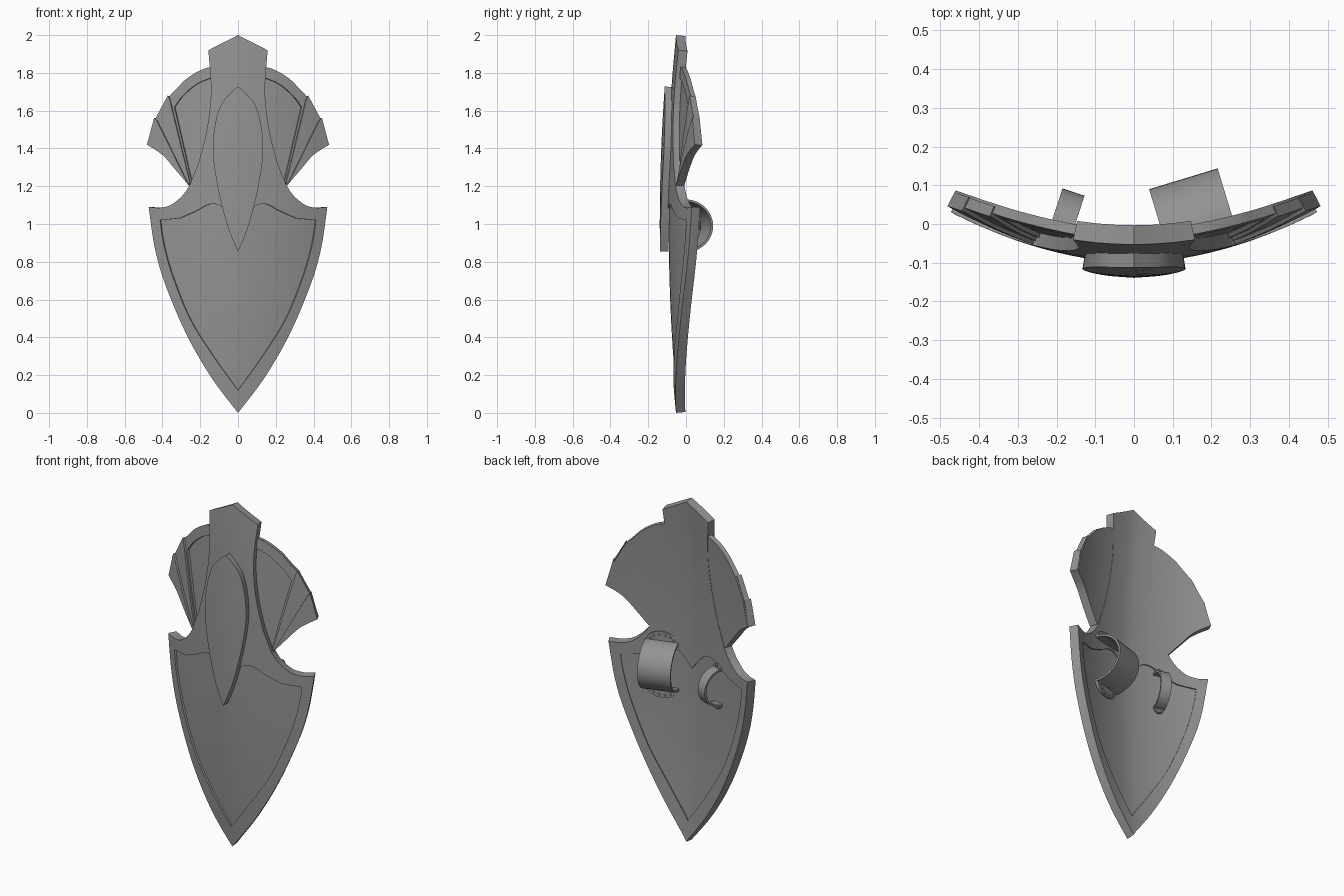
import bpy, bmesh, math
from mathutils import Vector, Matrix

if "Cube" in bpy.data.objects:
    bpy.data.objects.remove(bpy.data.objects["Cube"])

# Dark grey metal for every part
METAL = bpy.data.materials.new("dark_metal")
METAL.diffuse_color = (0.29, 0.29, 0.29, 1)
METAL.use_nodes = True
METAL.node_tree.nodes["Principled BSDF"].inputs["Base Color"].default_value = METAL.diffuse_color


def surface(x, z, d):
    """Point on the bowed shield surface, pushed d backwards along its normal."""
    s = (x > 0) - (x < 0)
    y = -0.103 + 0.05 * (z - 1) ** 2 + 0.05 * abs(x) + 0.49 * x * x
    n = Vector((-(0.05 * s + 0.98 * x), 1, -0.1 * (z - 1))).normalized()
    return Vector((x, y, z)) + n * d


def smooth(pts, n=5):
    """Catmull-Rom curve through the points."""
    p = [pts[0]] + pts + [pts[-1]]
    out = []
    for a, b, c, d in zip(p, p[1:], p[2:], p[3:]):
        for i in range(n):
            t = i / n
            out.append(tuple(0.5 * (2 * b[k] + (c[k] - a[k]) * t
                                    + (2 * a[k] - 5 * b[k] + 4 * c[k] - d[k]) * t * t
                                    + (3 * b[k] - a[k] - 3 * c[k] + d[k]) * t ** 3) for k in (0, 1)))
    return out + [pts[-1]]


def mirrored(half):
    return half + [(-x, z) for x, z in reversed(half[1:-1])]


def add_object(name, bm):
    me = bpy.data.meshes.new(name)
    bmesh.ops.recalc_face_normals(bm, faces=bm.faces[:])
    bm.to_mesh(me)
    bm.free()
    me.materials.append(METAL)
    ob = bpy.data.objects.new(name, me)
    bpy.context.collection.objects.link(ob)
    return ob


def plate(name, loops, front, back):
    """Fill flat outlines (extra loops are holes), cut a grid, bend and thicken."""
    flat = bmesh.new()
    for loop in loops:
        vs = [flat.verts.new((x, 0, z)) for x, z in loop]
        for a, b in zip(vs, vs[1:] + vs[:1]):
            flat.edges.new((a, b))
    bmesh.ops.triangle_fill(flat, use_beauty=True, use_dissolve=False,
                            edges=flat.edges[:], normal=(0, -1, 0))
    cuts = [((i * 0.05, 0, 0), (1, 0, 0)) for i in range(-9, 10)]
    cuts += [((0, 0, i * 0.2), (0, 0, 1)) for i in range(1, 10)]
    for co, no in cuts:
        bmesh.ops.bisect_plane(flat, geom=flat.verts[:] + flat.edges[:] + flat.faces[:],
                               dist=1e-5, plane_co=co, plane_no=no)
    bm = bmesh.new()
    f = {v: bm.verts.new(surface(v.co.x, v.co.z, front)) for v in flat.verts}
    b = {v: bm.verts.new(surface(v.co.x, v.co.z, back)) for v in flat.verts}
    for face in flat.faces:
        bm.faces.new([f[v] for v in face.verts])
        bm.faces.new([b[v] for v in reversed(face.verts)])
    for e in flat.edges:
        if len(e.link_faces) == 1:
            p, q = e.verts
            bm.faces.new((f[p], f[q], b[q], b[p]))
    flat.free()
    return add_object(name, bm)


# Shield frame: rim of the lower shield plus the central stem
side = smooth([(0, 0), (0.143, 0.19), (0.275, 0.42), (0.385, 0.68), (0.44, 0.87), (0.473, 1.09)])
notch = smooth([(0.42, 1.085), (0.37, 1.094), (0.33, 1.118), (0.29, 1.155), (0.256, 1.205)], 3)
stem = smooth([(0.21, 1.32), (0.165, 1.5), (0.143, 1.7), (0.157, 1.92)])
outline = mirrored(side + notch + stem + [(0, 2.0)])
panel_side = smooth([(0, 0.12), (0.12, 0.285), (0.254, 0.497), (0.35, 0.735), (0.395, 0.9), (0.413, 1.02)])
panel_top = smooth([(0.31, 1.03), (0.22, 1.07), (0.15, 1.105), (0.085, 1.09), (0, 1.0)], 4)
panel = mirrored(panel_side + panel_top)
plate("shield_frame", [outline, panel], 0, 0.05)
plate("lower_panel", [panel], 0.011, 0.043)

# Raised central boss
boss = smooth([(0, 0.855), (0.055, 1.0), (0.105, 1.21), (0.127, 1.42), (0.09, 1.62), (0, 1.725)], 6)
plate("center_boss", [mirrored(boss)], -0.036, 0.01)

# Wings: recessed backing, upper rim and two stepped feathers per side
wing_top = smooth([(0.12, 1.84), (0.2, 1.818), (0.28, 1.77), (0.335, 1.715), (0.375, 1.675)], 4)
wing_low = smooth([(0.483, 1.42), (0.40, 1.365), (0.33, 1.285), (0.262, 1.205)], 4)
rim_in = smooth([(0.345, 1.62), (0.30, 1.68), (0.22, 1.745), (0.12, 1.785)], 4)
wing_parts = {
    "wing_backing": (wing_top + [(0.44, 1.56)] + wing_low + [(0.2, 1.25), (0.12, 1.5)], 0.034, 0.048),
    "wing_rim": (wing_top + [(0.26, 1.22), (0.252, 1.225)] + rim_in, 0.022, 0.040),
    "wing_middle_feather": ([(0.368, 1.665), (0.377, 1.68), (0.442, 1.56), (0.268, 1.215), (0.258, 1.215)], 0.012, 0.041),
    "wing_outer_feather": ([(0.432, 1.548), (0.445, 1.562)] + wing_low, 0.002, 0.042),
}
for sign, label in ((1, "right"), (-1, "left")):
    for name, (pts, front, back) in wing_parts.items():
        plate(f"{name}_{label}", [[(sign * x, z) for x, z in pts]], front, back)


def strap(name, x, z, width, half, height, flange, rivets):
    """Arched strap on the back with riveted rounded feet (local y points backwards)."""
    s = math.copysign(1, x)
    ang = math.atan(0.05 * s + 0.98 * x) + 0.07 * s
    mat = Matrix.Translation(surface(x, z, 0.049)) @ Matrix.Rotation(ang, 4, 'Z')
    bm = bmesh.new()
    rows = []
    for i in range(25):
        t = math.pi * i / 24
        c, sn = math.cos(t), math.sin(t)
        rows.append([bm.verts.new((w, (height - k) * sn, (half - k) * c))
                     for w, k in ((-width / 2, 0), (width / 2, 0),
                                  (width / 2, 0.012), (-width / 2, 0.012))])
    for a, b in zip(rows, rows[1:]):
        for k in range(4):
            bm.faces.new((a[k], a[(k + 1) % 4], b[(k + 1) % 4], b[k]))
    for end in (rows[0], rows[-1]):
        bm.faces.new(end)
    add_object(name, bm).matrix_world = mat

    for sgn, label in ((1, "top"), (-1, "bottom")):
        # Half-disc foot
        bm = bmesh.new()
        arc = [(width / 2 * math.cos(math.pi * i / 16), sgn * (half - 0.012 + flange * math.sin(math.pi * i / 16)))
               for i in range(17)]
        lo = [bm.verts.new((u, -0.015, w)) for u, w in arc]
        hi = [bm.verts.new((u, 0.010, w)) for u, w in arc]
        bm.faces.new(lo)
        bm.faces.new(hi)
        for i in range(17):
            j = (i + 1) % 17
            bm.faces.new((lo[i], lo[j], hi[j], hi[i]))
        add_object(f"{name}_{label}_foot", bm).matrix_world = mat
        # Rivets
        bm = bmesh.new()
        for i in range(rivets):
            t = math.pi * (i + 0.7) / (rivets + 0.4)
            pos = (0.38 * width * math.cos(t), 0.010, sgn * (half - 0.008 + 0.68 * flange * math.sin(t)))
            bmesh.ops.create_uvsphere(bm, u_segments=10, v_segments=6, radius=0.007,
                                      matrix=Matrix.Translation(pos))
        add_object(f"{name}_{label}_rivets", bm).matrix_world = mat


# Arm strap and hand grip on the back
strap("arm_strap", 0.183, 0.99, 0.185, 0.14, 0.153, 0.065, 6)
strap("hand_grip", -0.203, 0.96, 0.06, 0.11, 0.113, 0.035, 3)

# Smooth shading with sharp edges kept
for ob in bpy.context.collection.objects:
    ob.select_set(True)
    bpy.context.view_layer.objects.active = ob
bpy.ops.object.shade_smooth_by_angle(angle=math.radians(30))
